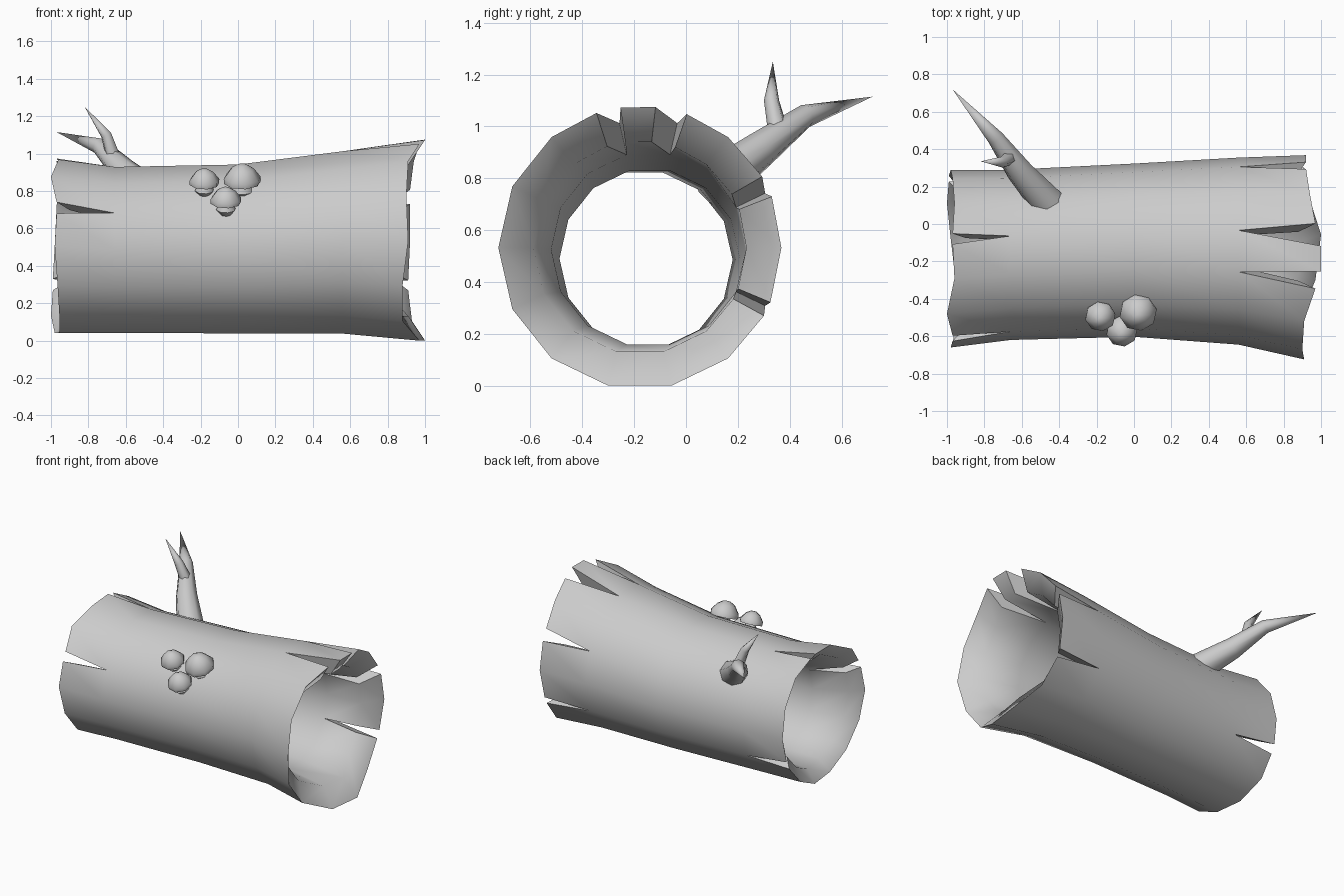
import bpy, bmesh, math
from mathutils import Vector

if "Cube" in bpy.data.objects:
    bpy.data.objects.remove(bpy.data.objects["Cube"])

N = 14                                   # sides of the log


def finish(bm, name, angle=42):
    bmesh.ops.recalc_face_normals(bm, faces=bm.faces)
    me = bpy.data.meshes.new(name)
    bm.to_mesh(me)
    bm.free()
    ob = bpy.data.objects.new(name, me)
    bpy.context.collection.objects.link(ob)
    bpy.ops.object.select_all(action='DESELECT')
    ob.select_set(True)
    bpy.context.view_layer.objects.active = ob
    bpy.ops.object.shade_smooth_by_angle(angle=math.radians(angle))
    return ob


def add_tube(bm, pts, radii, sides):
    """Loft rings along a path; a zero radius makes a pointed tip."""
    pts = [Vector(p) for p in pts]
    prev = None
    for i, (p, r) in enumerate(zip(pts, radii)):
        d = (pts[min(i + 1, len(pts) - 1)] - pts[max(i - 1, 0)]).normalized()
        u = d.cross(Vector((1, 0.2, 0))).normalized()
        v = d.cross(u)
        if r == 0:
            ring = [bm.verts.new(p)]
        else:
            ring = [bm.verts.new(p + r * (u * math.cos(a) + v * math.sin(a)))
                    for a in (2 * math.pi * k / sides for k in range(sides))]
        if prev:
            for k in range(sides):
                j = (k + 1) % sides
                if len(ring) == 1:
                    bm.faces.new((prev[k], prev[j], ring[0]))
                else:
                    bm.faces.new((prev[k], prev[j], ring[j], ring[k]))
        else:
            bm.faces.new(ring)
        prev = ring


# Hollow log: stations of (x, centre y, centre z, outer radius, wall)
stations = [(-0.97, -0.185, 0.505, 0.475, 0.085),
            (-0.66, -0.165, 0.485, 0.455, 0.11),
            (0.00, -0.14, 0.49, 0.463, 0.115),
            (0.56, -0.145, 0.525, 0.50, 0.125),
            (0.95, -0.178, 0.532, 0.546, 0.135)]
bevel = {0: 0.07, 4: -0.09}              # inner rim edge sits deeper in the log
# Ragged end lengths per column, counted from +y up over the top
end_x = {0: [-0.98, -0.97, -0.96, -0.97, -0.96, -1.0, -0.97,
             -0.98, -0.965, -0.955, -0.955, -0.98, -1.0, -0.99],
         4: [0.92, 0.92, 0.94, 0.97, 0.97, 0.91, 0.90,
             0.91, 0.88, 0.88, 0.97, 1.0, 0.93, 0.91]}
# Splits: (end station, column) -> half opening in degrees
cracks = {(4, 3): 6.5, (4, 4): 5, (4, 1): 4.5, (4, 13): 3,
          (0, 6): 4, (0, 3): 3.5, (0, 13): 4}

bm = bmesh.new()
cache = {}


def vert(inner, s, k, side):
    """Log vertex; side is -1/+1 for the lip of a split, used only there."""
    k %= N
    gap = cracks.get((s, k), 0)
    side = side if gap else 0
    key = (inner, s, k, side)
    if key not in cache:
        x, cy, cz, r, wall = stations[s]
        if s in end_x:
            x = end_x[s][k]
        if s == 4 and ((k == 3 and side == 1) or (k == 4 and side == -1)):
            x = 1.0                      # long top splinter
        a = math.radians(k * 360 / N + side * gap)
        r -= wall * inner
        x += bevel.get(s, 0) * inner
        cache[key] = bm.verts.new((x, cy + r * math.cos(a), cz + r * math.sin(a)))
    return cache[key]


for k in range(N):
    for inner in (0, 1):                 # outer bark and inner hollow
        for s in range(4):
            bm.faces.new((vert(inner, s, k, 1), vert(inner, s, k + 1, -1),
                          vert(inner, s + 1, k + 1, -1), vert(inner, s + 1, k, 1)))
    for s in (0, 4):                     # rims
        bm.faces.new((vert(0, s, k, 1), vert(0, s, k + 1, -1),
                      vert(1, s, k + 1, -1), vert(1, s, k, 1)))
for s, k in cracks:                      # walls of each split
    n = 1 if s == 0 else 3
    for side in (-1, 1):
        bm.faces.new((vert(0, s, k, side), vert(1, s, k, side),
                      vert(1, n, k, 0), vert(0, n, k, 0)))
finish(bm, "hollow_log", 64)

# Branch and its twig
bm = bmesh.new()
add_tube(bm, [(-0.45, 0.10, 0.77), (-0.61, 0.28, 0.905), (-0.74, 0.46, 1.04), (-0.97, 0.72, 1.115)],
         [0.095, 0.072, 0.045, 0], 8)
finish(bm, "branch", 75)
bm = bmesh.new()
add_tube(bm, [(-0.66, 0.36, 0.96), (-0.705, 0.33, 1.10), (-0.82, 0.335, 1.25)],
         [0.042, 0.03, 0], 6)
finish(bm, "twig", 75)

# Mushrooms: bulb stem and domed cap, profile scaled by cap radius
profile = [(-0.95, 0.35), (-0.6, 0.62), (-0.2, 0.42), (-0.16, 0.97),
           (0.12, 0.98), (0.6, 0.62), (0.83, 0.25), (0.86, 0)]
axis = Vector((0, -0.4, 1)).normalized()
for i, (x, y, z, r) in enumerate([(-0.18, -0.495, 0.85, 0.083),
                                  (0.022, -0.475, 0.86, 0.102),
                                  (-0.065, -0.575, 0.75, 0.085)]):
    bm = bmesh.new()
    add_tube(bm, [Vector((x, y, z)) + axis * t * r for t, _ in profile],
             [w * r for _, w in profile], 8)
    finish(bm, f"mushroom_{i + 1}", 55)
